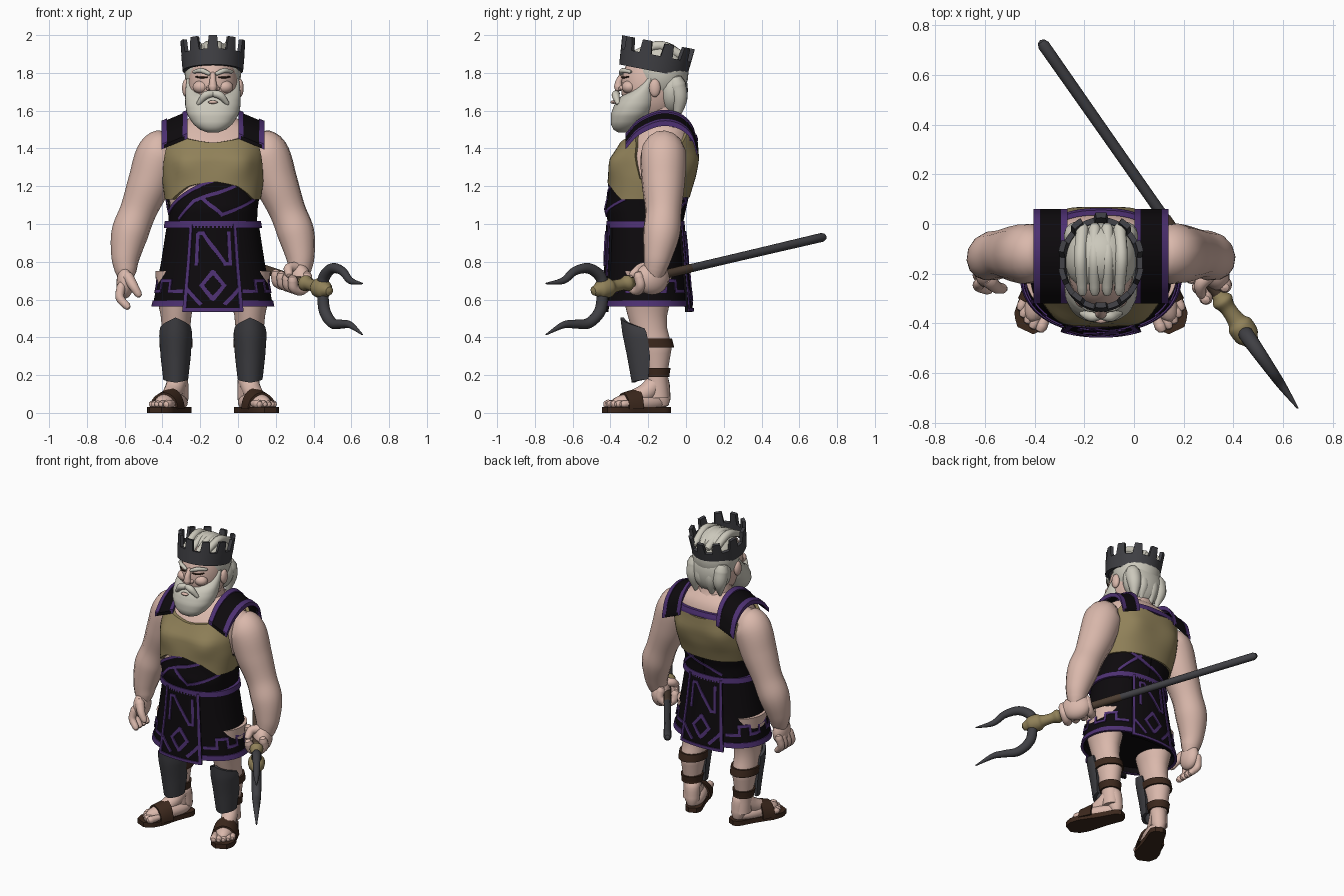
import bpy, bmesh, math
from mathutils import Vector, Matrix

if "Cube" in bpy.data.objects:
    bpy.data.objects.remove(bpy.data.objects["Cube"])
CX = -0.133


def material(name, *rgb):
    m = bpy.data.materials.new(name)
    m.use_nodes = True
    m.diffuse_color = (*rgb, 1)
    m.node_tree.nodes["Principled BSDF"].inputs["Base Color"].default_value = (*rgb, 1)
    return m


SKIN = material("skin", .70, .48, .41)
HAIR = material("pale hair", .60, .58, .50)
BRONZE = material("bronze", .28, .22, .10)
BLACK = material("black cloth", .004, .003, .004)
PURPLE = material("purple trim", .075, .03, .17)
IRON = material("dark iron", .05, .05, .057)
LEATHER = material("brown leather", .045, .021, .012)
WOOD = material("grip wood", .07, .045, .03)


def mesh(name, grids, mat):
    """Join grids of points into one closed, smooth object."""
    bm = bmesh.new()
    for rows in grids:
        vs = [[bm.verts.new(p) for p in r] for r in rows]
        for r, q in zip(vs, vs[1:]):
            for i in range(len(r) - 1):
                bm.faces.new((r[i], q[i], q[i + 1], r[i + 1]))
    bmesh.ops.remove_doubles(bm, verts=bm.verts, dist=1e-4)
    bmesh.ops.holes_fill(bm, edges=[e for e in bm.edges if e.is_boundary], sides=0)
    return finish(name, bm, mat)


def finish(name, bm, mat):
    bmesh.ops.recalc_face_normals(bm, faces=bm.faces)
    me = bpy.data.meshes.new(name)
    bm.to_mesh(me)
    bm.free()
    me.materials.append(mat)
    me.polygons.foreach_set("use_smooth", [True] * len(me.polygons))
    me.set_sharp_from_angle(angle=math.radians(40))
    ob = bpy.data.objects.new(name, me)
    bpy.context.scene.collection.objects.link(ob)
    return ob


def ball(name, loc, radii, mat, rot=0):
    bm = bmesh.new()
    bmesh.ops.create_uvsphere(bm, u_segments=24, v_segments=14, radius=1)
    bm.transform(Matrix.Translation(loc) @ Matrix.Rotation(rot, 4, 'Z') @ Matrix.Diagonal((*radii, 1)))
    return finish(name, bm, mat)


def spline(pts, n=6):
    p = [Vector(q) for q in pts]
    p = [2 * p[0] - p[1]] + p + [2 * p[-1] - p[-2]]
    out = []
    for a, b, c, d in zip(p, p[1:], p[2:], p[3:]):
        for t in (i / n for i in range(n)):
            out.append(b + (c - a) * t / 2 + (a * 2 - b * 5 + c * 4 - d) * (t * t / 2)
                       + (b * 3 - a - c * 3 + d) * (t ** 3 / 2))
    return out + [p[-2]]


def tube_grid(pts, sides=14):
    """Round-ended tube through (x, y, z, radius) points."""
    s = spline(pts)
    c = [(q.to_3d(), q[3]) for q in s]
    n, rows = Vector((.31, .83, .47)), []
    for i, (p, r) in enumerate(c):
        t = (c[min(i + 1, len(c) - 1)][0] - c[max(i - 1, 0)][0]).normalized()
        n = (n - t * n.dot(t)).normalized()
        b = t.cross(n)
        rings = [(0, 1)]
        if i == 0:
            rings = [(-1, .1), (-.75, .66), (0, 1)]
        if i == len(c) - 1:
            rings = [(0, 1), (.75, .66), (1, .1)]
        for o, k in rings:
            rows.append([p + t * (o * r) + (n * math.cos(a) + b * math.sin(a)) * (r * k)
                         for a in (math.tau * j / sides for j in range(sides + 1))])
    return rows


def tube(name, mat, *paths):
    return mesh(name, [tube_grid(p) for p in paths], mat)


def sheet(f, nu, nv):
    """Thick sheet: f(a, b, k) with k = 1 outside, 0 inside."""
    return [[f(a / nu, b / nv, 1) for b in range(nv + 1)]
            + [f(a / nu, b / nv, 0) for b in range(nv, -1, -1)]
            + [f(a / nu, 0, 1)] for a in range(nu + 1)]


def lookup(table, x):
    if x <= table[0][0]:
        return table[0][1:]
    for p, q in zip(table, table[1:]):
        if x <= q[0]:
            t = (x - p[0]) / (q[0] - p[0])
            return [u + (v - u) * t for u, v in zip(p[1:], q[1:])]
    return table[-1][1:]


def surface(cx, table, n=2.0):
    """Oval body from (z, half width, front y, back y); angle 0 is the front."""
    def f(u, z, off=0):
        hx, yf, yb = lookup(table, z)
        s, c = math.sin(math.radians(u)), math.cos(math.radians(u))
        return Vector((cx + math.copysign(abs(s) ** (2 / n), s) * (hx + off),
                       (yf + yb) / 2 - math.copysign(abs(c) ** (2 / n), c) * ((yb - yf) / 2 + off), z))
    return f


def solid(name, f, z0, z1, mat, n=20):
    return mesh(name, [[[f(u, z0 + (z1 - z0) * i / n) for u in range(-180, 181, 9)] for i in range(n + 1)]], mat)


def patch(name, f, u0, u1, lo, hi, mat, off=.012, thick=.012, relief=lambda u, z: 0):
    lo, hi = [(e if callable(e) else (lambda u, e=e: e)) for e in (lo, hi)]

    def g(a, b, k):
        u = u0 + (u1 - u0) * a
        z = lo(u) + (hi(u) - lo(u)) * b
        return f(u, z, off + (k - 1) * thick + relief(u, z))
    return mesh(name, [sheet(g, max(4, int(abs(u1 - u0) / 4)), 12)], mat)


def ribbon(name, f, lines, off, w=.009, mat=PURPLE):
    """Thin painted lines through (angle, z) points on a surface."""
    grids, deg = [], 200
    for line in lines:
        for (u0, z0), (u1, z1) in zip(line, line[1:]):
            d = Vector(((u1 - u0) / deg, z1 - z0))
            e = d.normalized() * w
            def g(a, b, k):
                q = Vector((u0 / deg, z0)) - e + (d + 2 * e) * a + Vector((-e.y, e.x)) * (2 * b - 1)
                return f(q.x * deg, q.y, off + .006 * k)
            grids.append(sheet(g, max(2, int(d.length / .02)), 2))
    return mesh(name, grids, mat)


# Torso, chest armour and tunic
torso = surface(CX, [(.97, .22, -.395, -.03), (1.08, .225, -.415, -.02), (1.15, .235, -.40, .0), (1.25, .25, -.39, .03),
                     (1.35, .255, -.375, .045), (1.45, .25, -.315, .04), (1.51, .225, -.26, .02), (1.55, .15, -.22, -.01),
                     (1.58, .07, -.18, -.06)], 2.4)
solid("torso", torso, .97, 1.58, SKIN, 26)


def top_edge(u):
    return lookup([(0, 1.43), (25, 1.45), (45, 1.485), (60, 1.42), (78, 1.24), (90, 1.22)], abs(u))[0]


def muscle(u, z):
    return .022 * math.exp(-((abs(u) - 27) / 18) ** 2 - ((z - 1.32) / .075) ** 2)


patch("breastplate", torso, -90, 90, lambda u: lookup([(0, 1.225), (25, 1.20), (55, 1.13), (90, 1.13)], abs(u))[0],
      top_edge, BRONZE, .022, .02, muscle)
patch("backplate", torso, 90, 270, 1.14, lambda u: top_edge(u - 180), BRONZE, .022, .02, lambda u, z: muscle(u - 180, z) * .7)
patch("back_collar", torso, 138, 222, 1.44, 1.475, PURPLE, .024, .02)


def wrap_edge(u):
    return lookup([(-180, 1.2), (-115, 1.2), (-75, 1.06), (0, 1.235), (180, 1.235)], u)[0]


patch("tunic", torso, -180, 180, .97, wrap_edge, BLACK, .012, .01)
ribbon("tunic_trim", torso, [[(-110, 1.185), (-75, 1.06), (-2, 1.225)], [(-45, 1.03), (-20, 1.12), (22, 1.20)],
                             [(-8, 1.13), (8, 1.05), (60, 1.13)], [(130, 1.03), (165, 1.13)], [(150, 1.14), (205, 1.04)]], .013)

# Skirt with front and back flaps
skirt = surface(CX, [(.53, .315, -.425, .01), (.60, .30, -.42, .005), (.80, .262, -.405, -.015), (1.02, .228, -.395, -.035)], 2.2)
patch("skirt", skirt, -180, 180, .565, 1.0, BLACK)
solid("skirt_lining", skirt, .60, .64, BLACK, 2)
patch("skirt_hem", skirt, -180, 180, .562, .595, PURPLE, .018, .016)
patch("belt", skirt, -180, 180, .98, 1.015, PURPLE, .026, .025)
keys = [(30, .645)]
for i in range(7):
    z = (.645, .70)[i % 2]
    keys += [(30 + 17 * i, z), (47 + 17 * i, z)]
keys = [p for i, p in enumerate(keys) if i == 0 or p != keys[i - 1]]
ribbon("skirt_key_pattern", skirt, [[(s * u, z) for u, z in keys] for s in (-1, 1)], .013)
for side, base in (("front", 0), ("back", 180)):
    patch(side + "_flap", skirt, base - 26, base + 26, .535, .99, BLACK, .026, .02)
    motif = [[(-24, .99), (-24, .545), (24, .545), (24, .99)], [(0, .745), (-9, .675), (0, .605), (9, .675), (0, .745)],
             [(-15, .79), (-15, .95), (-9, .95), (11, .79), (16, .79), (16, .95)], [(-22, .65), (-10, .58)], [(22, .65), (10, .58)]]
    ribbon(side + "_flap_motif", skirt, [[(u + base, z) for u, z in m] for m in motif], .027)

# Shoulder straps, arms, legs and sandals on both sides
path = spline([(-.32, 1.45), (-.25, 1.525), (-.14, 1.572), (-.04, 1.56), (.03, 1.50), (.06, 1.41)])
for s, side in ((-1, "right"), (1, "left")):
    def P(d, y, z, *r):
        return (CX + s * d, y, z, *r)

    for part, d0, d1, mat, lift in (("strap", .15, .26, BLACK, 0), ("strap_inner_trim", .135, .162, PURPLE, .008),
                                    ("strap_outer_trim", .243, .272, PURPLE, .008)):
        def g(a, b, k):
            y, z = path[round(a * (len(path) - 1))]
            d = d0 + (d1 - d0) * b
            return Vector(P(d, y, z - (d - .14) * .42 + (.02 + lift) * k))
        mesh(f"{side}_{part}", [sheet(g, len(path) - 1, 3)], mat)

    tube(side + "_arm", SKIN, [P(.22, -.12, 1.42, .08), P(.28, -.12, 1.375, .12), P(.335, -.12, 1.22, .115), P(.395, -.12, 1.07, .097),
                               P(.44, -.13, .95, .098), P(.462, -.15, .83, .077), P(.462, -.165, .75, .058)])
    leg = surface(CX + s * .195, [(.08, .05, -.21, -.09), (.2, .052, -.21, -.1), (.35, .075, -.265, -.075), (.45, .075, -.29, -.1),
                                  (.52, .082, -.31, -.1), (.6, .1, -.33, -.08), (.75, .11, -.34, -.06)])
    solid(side + "_leg", leg, .08, .75, SKIN)
    for i, z in enumerate((.19, .345)):
        patch(f"{side}_leg_strap_{i + 1}", leg, -180, 180, z, z + .048, LEATHER, .012, .015)
    shin = surface(CX + s * .197, [(.16, .052, -.275, -.14), (.3, .068, -.30, -.10), (.42, .076, -.325, -.11), (.5, .06, -.335, -.17)])
    patch(side + "_greave", shin, -95, 95, lambda u: .16 + abs(u) * .0002, lambda u: .505 - abs(u) * .0006, IRON, .012, .02)

    ang = math.radians(25)

    def F(lx, ly, z, *r):
        return P(.165 + math.sin(ang) * ly + math.cos(ang) * lx, -.13 - math.cos(ang) * ly + math.sin(ang) * lx, z, *r)

    def sole(a, b, k):
        ly = -.045 + .375 * a
        w = lookup([(-.045, .025), (-.02, .05), (.1, .058), (.22, .078), (.29, .07), (.33, .035)], ly)[0]
        return Vector(F((2 * b - 1) * w, ly, .032 * k))

    def foot_strap(a, b, k):
        t = math.pi * a
        return Vector(F((.07 + .012 * k) * math.cos(t), .14 + .085 * b, .02 + (.1 - .025 * b + .012 * k) * math.sin(t)))
    mesh(side + "_sole", [sheet(sole, 16, 4)], LEATHER)
    mesh(side + "_foot_strap", [sheet(foot_strap, 16, 4)], LEATHER)
    ball(side + "_foot", F(0, .13, .055), (.062, .16, .052), SKIN, s * ang)
    tube(side + "_instep", SKIN, [F(.01, .0, .07, .045), F(.01, .02, .17, .05), F(.01, .09, .11, .05), F(0, .19, .065, .042)])
    tube(side + "_toes", SKIN, *[[F(x, y - .06, .05, .018), F(x, y, .046, .019 + .005 * (x < -.04))]
                                 for x, y in ((-.052, .29), (-.02, .295), (.008, .285), (.034, .27), (.056, .25))])

# Open right hand
ball("right_palm", (CX - .465, -.18, .69), (.045, .075, .085), SKIN)
tube("right_fingers", SKIN, *[[(CX - .485, y, .67, .024), (CX - .492, y - .015, .61, .023), (CX - .455, y - .03, .565, .02)]
                              for y in (-.235, -.195, -.155, -.12)])
tube("right_thumb", SKIN, [(CX - .45, -.23, .72, .03), (CX - .42, -.255, .67, .025), (CX - .395, -.26, .63, .02)])


# Two-pronged spear held in the left hand
def L(y, r, dz=0):
    return (.14 - .70 * y, y, .76 + .235 * y + dz, r)


tube("spear_shaft", IRON, [L(.72, .024), L(.3, .022), L(-.02, .022)])
tube("spear_grip", WOOD, [L(.02, .024), L(-.15, .024), L(-.34, .024)])
tube("spear_socket", BRONZE, [L(-.29, .03), L(-.31, .043), L(-.34, .032), L(-.385, .036), L(-.41, .052), L(-.45, .05), L(-.47, .035)])
for name, pts in (("upper_prong", [(-.44, .65, .03), (-.452, .72, .031), (-.515, .765, .028), (-.59, .75, .023), (-.65, .70, .018), (-.74, .685, .004)]),
                  ("lower_prong", [(-.44, .64, .03), (-.455, .54, .031), (-.515, .475, .028), (-.59, .47, .023), (-.65, .465, .018), (-.74, .415, .004)])):
    tube(name, IRON, [(.14 - .70 * y, y, z, r) for y, z, r in pts])
ball("left_palm", (.315, -.18, .71), (.06, .095, .085), SKIN, .5)
axis = Vector((-.70, 1, .235)).normalized()
out = Vector((1, .7, 0)).normalized()
up = out.cross(axis).normalized()
fingers = []
for i in range(4):
    c = Vector(L(-.27 + .042 * i, 0)[:3])
    fingers.append([(*(c + out * (.05 * math.cos(t)) - up * (.05 * math.sin(t))), .027) for t in (-.6, .4, 1.4, 2.4, 3.3)])
tube("left_fingers", SKIN, *fingers)
tube("left_thumb", SKIN, [(.31, -.2, .77, .03), (.27, -.24, .765, .027), (.27, -.28, .735, .021)])

# Head, face and ears
tube("neck", SKIN, [(CX, -.12, 1.5, .125), (CX, -.13, 1.56, .105), (CX, -.15, 1.68, .095)])
ball("head", (CX, -.18, 1.73), (.133, .165, .2), SKIN)
tube("nose", SKIN, [(CX, -.335, 1.79, .015), (CX, -.355, 1.755, .018), (CX, -.358, 1.725, .024)],
     *[[(CX + s * .02, -.34, 1.72, .014), (CX + s * .024, -.345, 1.718, .013)] for s in (-1, 1)])
ball("lower_lip", (CX, -.385, 1.645), (.026, .015, .009), SKIN)
for s, side in ((-1, "right"), (1, "left")):
    ball(side + "_ear", (CX + s * .143, -.165, 1.72), (.02, .03, .048), SKIN)
    ball(side + "_cheek", (CX + s * .062, -.30, 1.725), (.045, .04, .035), SKIN)
    tube(side + "_eyebrow", HAIR, [(CX + s * .022, -.345, 1.797, .011), (CX + s * .06, -.335, 1.812, .013), (CX + s * .1, -.295, 1.806, .009)])
    tube(side + "_closed_eye", LEATHER, [(CX + s * .03, -.341, 1.778, .004), (CX + s * .06, -.332, 1.775, .005), (CX + s * .09, -.305, 1.78, .004)])
    tube(side + "_moustache", HAIR, [(CX + s * .005, -.368, 1.69, .018), (CX + s * .04, -.372, 1.68, .021), (CX + s * .075, -.36, 1.64, .012)])

# Beard, hair and crown
beard = surface(CX, [(1.485, .03, -.36, -.31), (1.50, .07, -.385, -.27), (1.53, .105, -.398, -.23), (1.58, .137, -.398, -.18),
                     (1.63, .147, -.38, -.15), (1.67, .147, -.352, -.14), (1.71, .145, -.29, -.15), (1.77, .138, -.22, -.16)], 2.2)
solid("beard", beard, 1.485, 1.77, HAIR)
ball("hair_cap", (CX, -.135, 1.80), (.15, .148, .168), HAIR)
ball("hair_back", (CX, -.075, 1.71), (.145, .085, .14), HAIR)
tube("hair_locks", HAIR, *[[(CX + d, -.05, 1.74, .05), (CX + d, -.035, 1.66, .042), (CX + d * .9, -.05, z, .01)]
                           for d, z in ((-.1, 1.57), (-.035, 1.55), (.04, 1.58), (.1, 1.55))])
tube("hair_waves", HAIR, *[[(CX + d, -.27, 1.90, .02), (CX + d * 1.1, -.14, 1.945, .025), (CX + d, -.02, 1.89, .025)] for d in (-.075, -.025, .025, .075)])

tilt = Matrix.Translation((CX, -.175, 1.81)) @ Matrix.Rotation(math.radians(-11), 4, 'X')


def crown_piece(mid, half, z0, z1, narrow, nu):
    def g(a, b, k):
        t = math.radians(mid + half * (2 * a - 1) * (1 - narrow * b))
        z = z0 + (z1 - z0) * b
        r = .138 + .022 * k + .09 * z
        return tilt @ Vector((math.sin(t) * r, -math.cos(t) * (r + .022), z))
    return sheet(g, nu, 3)


mesh("crown", [crown_piece(0, 180, 0, .085, 0, 60)], IRON)
mesh("crown_points", [crown_piece(36 * i, 10.5, .075, .155, .3, 4) for i in range(10)], IRON)
